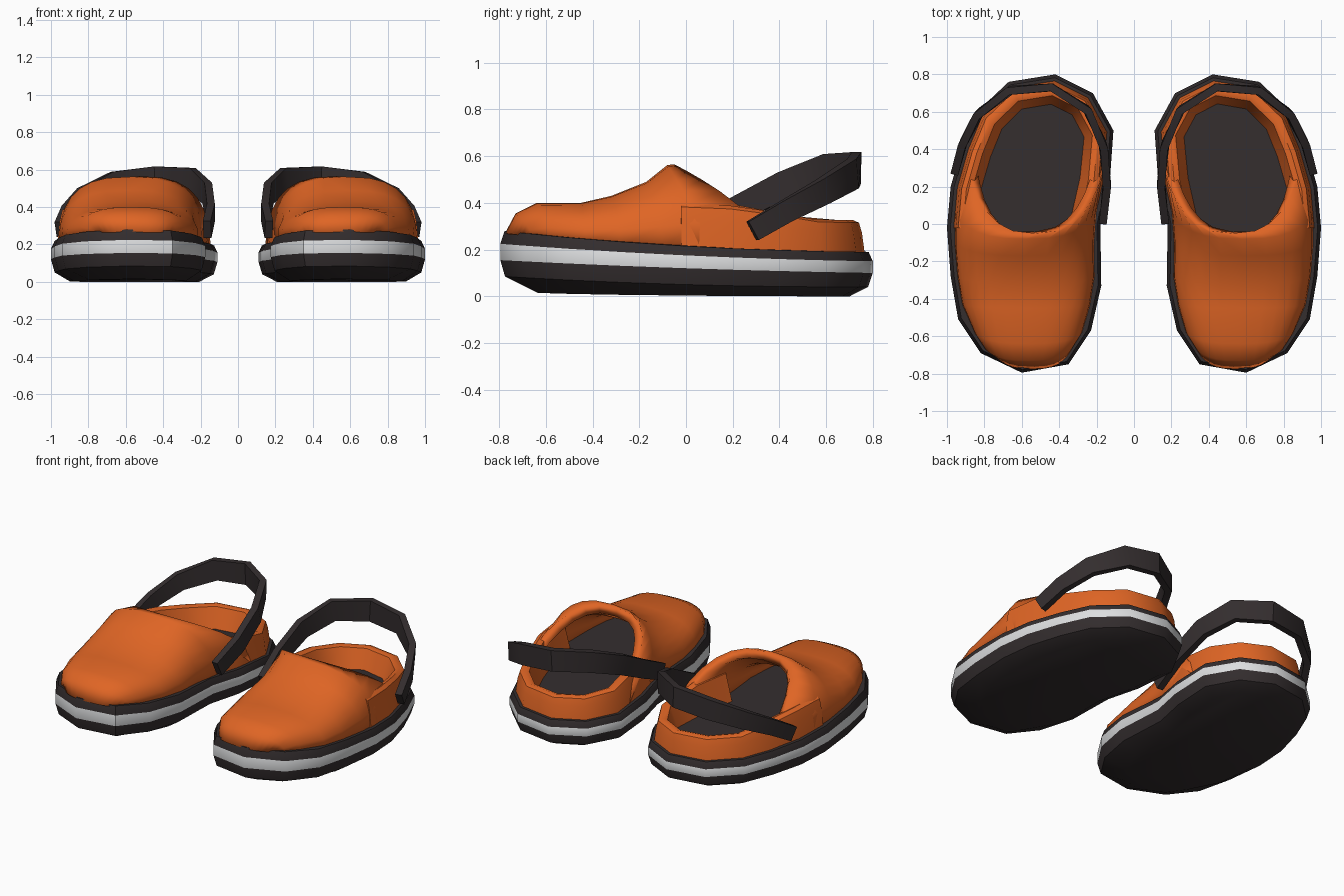
import bpy, bmesh, math
from mathutils import Vector

if "Cube" in bpy.data.objects:
    bpy.data.objects.remove(bpy.data.objects["Cube"])


def material(name, rgb):
    m = bpy.data.materials.new(name)
    m.diffuse_color = (*rgb, 1)
    m.use_nodes = True
    m.node_tree.nodes["Principled BSDF"].inputs["Base Color"].default_value = m.diffuse_color
    return m


ORANGE = material("orange", (0.74, 0.13, 0.018))
DARK = material("dark_brown", (0.033, 0.026, 0.027))
WHITE = material("off_white", (0.72, 0.73, 0.74))

# Sole outline of one shoe, counter-clockwise from the toe
OUTLINE = [(.60, -.795), (.82, -.69), (.94, -.51), (.98, -.28), (1.0, -.02),
           (.98, .20), (.92, .41), (.84, .60), (.67, .76), (.42, .80),
           (.22, .70), (.11, .50), (.13, .22), (.18, .0), (.175, -.33),
           (.23, -.57), (.35, -.75)]
HEEL = 9


def lerp_table(table, v):
    for (a, p), (b, q) in zip(table, table[1:]):
        if v <= b:
            return p + (q - p) * max(0, (v - a) / (b - a))
    return table[-1][1]


def inset(i, d):
    """Outline point i moved inwards by d."""
    n = len(OUTLINE)
    a, p, b = (Vector(OUTLINE[k % n]) for k in (i - 1, i, i + 1))
    t = ((p - a).normalized() + (b - p).normalized()).normalized()
    return p + Vector((-t.y, t.x)) * d


def rise(heel, mid, toe, y):
    """Sole layer height: a gentle curve lifting toward the toe."""
    return mid + (heel - toe) / 1.6 * y + (heel + toe - 2 * mid) / 1.28 * y * y


def top_z(y):
    return rise(.19, .215, .28, y)


def loft(bm, rows, closed, mats=None):
    rows = [[bm.verts.new(p) for p in r] for r in rows]
    for k, (lo, hi) in enumerate(zip(rows, rows[1:])):
        n = len(lo)
        for j in range(n if closed else n - 1):
            f = bm.faces.new((lo[j], lo[(j + 1) % n], hi[(j + 1) % n], hi[j]))
            if mats:
                f.material_index = mats[k]
    return rows


def finish(bm, name, mats, thickness=0, angle=35):
    if not thickness:
        bmesh.ops.recalc_face_normals(bm, faces=bm.faces[:])
    me = bpy.data.meshes.new(name)
    bm.to_mesh(me)
    bm.free()
    ob = bpy.data.objects.new(name, me)
    bpy.context.collection.objects.link(ob)
    for m in mats:
        me.materials.append(m)
    bpy.ops.object.select_all(action='DESELECT')
    ob.select_set(True)
    bpy.context.view_layer.objects.active = ob
    bpy.ops.object.shade_smooth_by_angle(angle=math.radians(angle))
    if thickness:
        s = ob.modifiers.new("thickness", 'SOLIDIFY')
        s.thickness, s.offset = thickness, -1
    ob.modifiers.new("pair", 'MIRROR').use_mirror_merge = False


# Sole: layered loops with a white stripe, top doubles as insole
layers = [(.10, .0, .003, .015), (.02, .04, .05, .085), (0, .10, .12, .155),
          (0, .15, .175, .225), (.018, .19, .215, .28)]
rows = []
for k, (d, h, m, t) in enumerate(layers):
    row = []
    for i, (_, y) in enumerate(OUTLINE):
        p = inset(i, d + (.06 if k == 0 and y < -.5 else 0))
        row.append((p.x, p.y, max(0, rise(h, m, t, y))))
    rows.append(row)
bm = bmesh.new()
rings = loft(bm, rows, True, [0, 0, 1, 0])
bm.faces.new(rings[0][::-1])
bm.faces.new(rings[-1])
finish(bm, "sole", [DARK, WHITE])

# Front upper: arched ribs from toe to the swept-back opening edge
SHELL = .035
shell = [inset(i, SHELL) for i in range(len(OUTLINE))]
outer = [(p.y, p.x) for p in shell[:HEEL + 1]]
inner = [(p.y, p.x) for p in (shell[HEEL:] + shell[:1])[::-1]]
ribs = [(-.69, -.775, .27), (-.66, -.73, .355), (-.58, -.64, .40), (-.43, -.45, .40),
        (-.28, -.32, .43), (-.10, -.17, .49), (.06, -.08, .562), (.36, -.05, .565)]
rows = []
STEPS = 14
for ys, yc, h in ribs:
    xo, xi = lerp_table(outer, ys), lerp_table(inner, ys)
    row = []
    for j in range(STEPS + 1):
        t = math.pi * j / STEPS
        c, s = math.cos(t), max(0, math.sin(t)) ** .75
        y = ys + (yc - ys) * s ** 1.8
        # follow the outline width where the rib sweeps forward at its sides
        x = (xo + xi) / 2 + (xo - xi) / 2 * math.copysign(abs(c) ** .75, c)
        zb = top_z(ys) - .015
        row.append((x, y, zb + (h - zb) * s))
    rows.append(row)
bm = bmesh.new()
loft(bm, rows, False)
bmesh.ops.reverse_faces(bm, faces=bm.faces[:])
finish(bm, "front_upper", [ORANGE], thickness=.055, angle=50)

# Heel collar: rounded wall swept around the back
RIM = [(-.1, .40), (.3, .385), (.55, .33), (.85, .325)]
profile = [(0, -.05), (.012, .6), (.025, .92), (.05, 1), (.08, .93), (.13, -.05)]
rows = []
for i in range(4, 14):
    y = OUTLINE[i][1]
    zb, zr = top_z(y), lerp_table(RIM, y)
    rows.append([(*inset(i, SHELL + d), zb + (zr - zb) * f) for d, f in profile])
bm = bmesh.new()
ends = loft(bm, rows, True)
bm.faces.new(ends[0])
bm.faces.new(ends[-1])
finish(bm, "heel_collar", [ORANGE], angle=45)

# Heel strap: flat band (x, y, z, width), raised behind the heel
path = [(.955, .285, .28, .09), (.915, .43, .365, .095), (.83, .59, .45, .11),
        (.66, .715, .525, .13), (.44, .73, .55, .135), (.25, .61, .545, .13),
        (.165, .42, .475, .12), (.145, .21, .37, .11), (.165, .02, .28, .10)]
pts = [Vector(p[:3]) for p in path]
rows = []
for i, p in enumerate(pts):
    tan = (pts[min(i + 1, len(pts) - 1)] - pts[max(i - 1, 0)]).normalized()
    out = tan.cross(Vector((0, 0, 1))).normalized()
    up = out.cross(tan).normalized()
    w, th = path[i][3] / 2, .021
    rows.append([p + out * a * th + up * b * w
                 for a, b in ((-1, -1), (1, -1), (1, 1), (-1, 1))])
bm = bmesh.new()
ends = loft(bm, rows, True)
bm.faces.new(ends[0])
bm.faces.new(ends[-1])
finish(bm, "heel_strap", [DARK])
